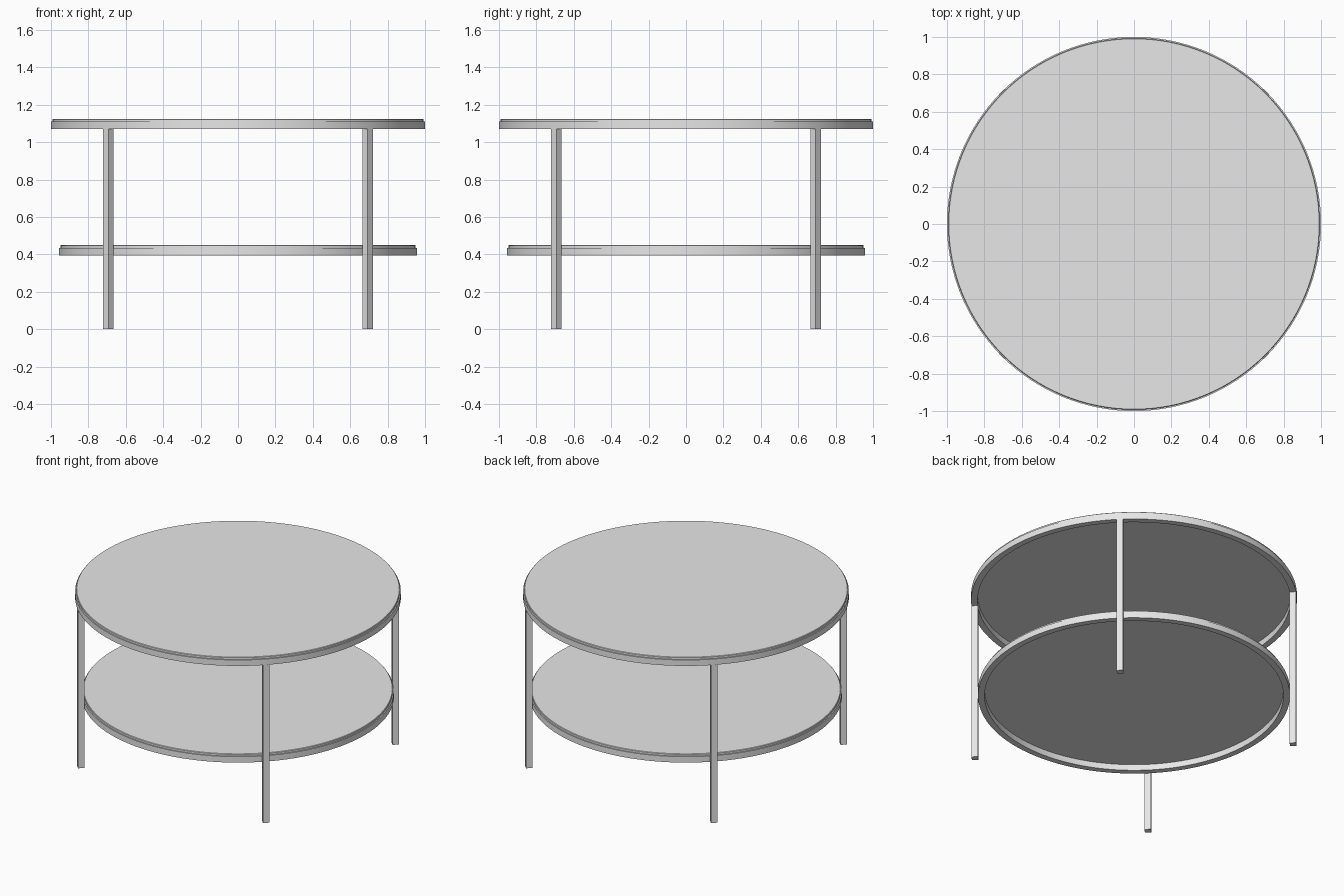
import bpy, bmesh, math

if "Cube" in bpy.data.objects:
    bpy.data.objects.remove(bpy.data.objects["Cube"], do_unlink=True)

GREY = bpy.data.materials.new("light_grey")
GREY.use_nodes = True
GREY.diffuse_color = (0.8, 0.8, 0.8, 1)
GREY.node_tree.nodes["Principled BSDF"].inputs["Base Color"].default_value = (0.8, 0.8, 0.8, 1)

SEGMENTS = 128
TUBE = 0.04


def lathe(name, profile, closed):
    """Spin a (radius, height) profile around the z axis."""
    bm = bmesh.new()
    verts = [bm.verts.new((r, 0, z)) for r, z in profile]
    pairs = list(zip(verts, verts[1:]))
    if closed:
        pairs.append((verts[-1], verts[0]))
    edges = [bm.edges.new(p) for p in pairs]
    bmesh.ops.spin(bm, geom=verts + edges, cent=(0, 0, 0), axis=(0, 0, 1),
                   angle=math.tau, steps=SEGMENTS, use_merge=True)
    bmesh.ops.remove_doubles(bm, verts=bm.verts, dist=0.0001)
    bmesh.ops.recalc_face_normals(bm, faces=bm.faces)
    mesh = bpy.data.meshes.new(name)
    bm.to_mesh(mesh)
    bm.free()
    finish(name, bpy.data.objects.new(name, mesh))


def finish(name, obj):
    if not obj.users_collection:
        bpy.context.collection.objects.link(obj)
    obj.name = name
    obj.data.materials.append(GREY)
    bpy.ops.object.select_all(action='DESELECT')
    obj.select_set(True)
    bpy.context.view_layer.objects.active = obj
    bpy.ops.object.shade_smooth_by_angle(angle=math.radians(30))


def tier(name, radius, bottom, top):
    """Round panel resting on a square-section ring."""
    joint = bottom + TUBE
    inner = radius - TUBE
    lathe(name + "_ring", [(inner, bottom), (radius, bottom),
                           (radius, joint), (inner, joint)], True)
    edge = radius - 0.007
    lathe(name + "_panel", [(0, joint), (edge, joint), (edge, top - 0.003),
                            (edge - 0.003, top), (0, top)], False)


# Round top and lower shelf
tier("table_top", 1.0, 1.07, 1.125)
tier("shelf", 0.957, 0.395, 0.45)

# Square legs, turned to face outwards
for side, sx in (("left", 1), ("right", -1)):
    for end, sy in (("front", -1), ("back", 1)):
        bpy.ops.mesh.primitive_cube_add(size=1, location=(0.693 * sx, 0.693 * sy, 0.535),
                                        rotation=(0, 0, math.pi / 4))
        leg = bpy.context.object
        leg.scale = (TUBE, TUBE, 1.07)
        finish(f"{end}_{side}_leg", leg)
